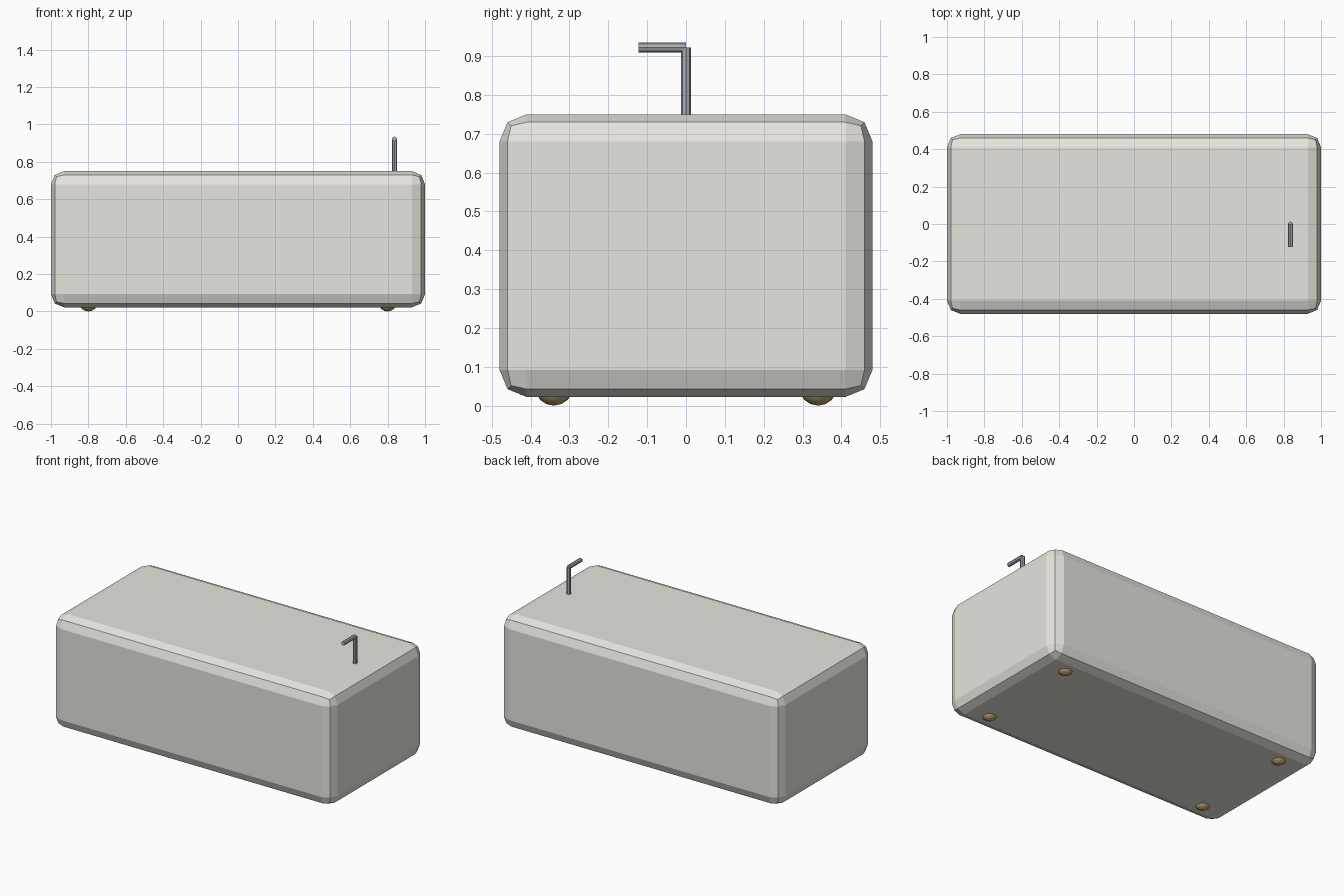
import bpy, math

if "Cube" in bpy.data.objects:
    bpy.data.objects.remove(bpy.data.objects["Cube"])


def colour(obj, name, rgb):
    mat = bpy.data.materials.get(name) or bpy.data.materials.new(name)
    mat.diffuse_color = (*rgb, 1)
    mat.use_nodes = True
    mat.node_tree.nodes["Principled BSDF"].inputs["Base Color"].default_value = mat.diffuse_color
    obj.data.materials.append(mat)


def pipe(name, location, length, rotation=(0, 0, 0)):
    bpy.ops.mesh.primitive_cylinder_add(vertices=8, radius=0.013, depth=length,
                                        location=location, rotation=rotation)
    obj = bpy.context.object
    obj.name = name
    colour(obj, "steel", (0.40, 0.43, 0.46))


# Tub body: solid block with two-step rounded edges
bpy.ops.mesh.primitive_cube_add(size=1, location=(0, 0, 0.386))
body = bpy.context.object
body.name = "tub_body"
body.scale = (2, 0.96, 0.728)
bpy.ops.object.transform_apply(location=False, rotation=False, scale=True)
bevel = body.modifiers.new("rounded_edges", 'BEVEL')
bevel.width = 0.07
bevel.segments = 2
colour(body, "enamel", (0.80, 0.78, 0.73))

# Ball feet, sunk into the underside
for sx, side in ((-1, "left"), (1, "right")):
    for sy, end in ((-1, "front"), (1, "back")):
        bpy.ops.mesh.primitive_uv_sphere_add(segments=16, ring_count=8, radius=0.05,
                                             location=(sx * 0.8, sy * 0.34, 0.05))
        foot = bpy.context.object
        foot.name = f"{end}_{side}_foot"
        bpy.ops.object.shade_smooth()
        colour(foot, "brass", (0.50, 0.36, 0.14))

# Tap: riser and spout
pipe("tap_riser", (0.837, 0, 0.822), 0.2)
pipe("tap_spout", (0.837, -0.061, 0.922), 0.122, (math.pi / 2, 0, 0))
